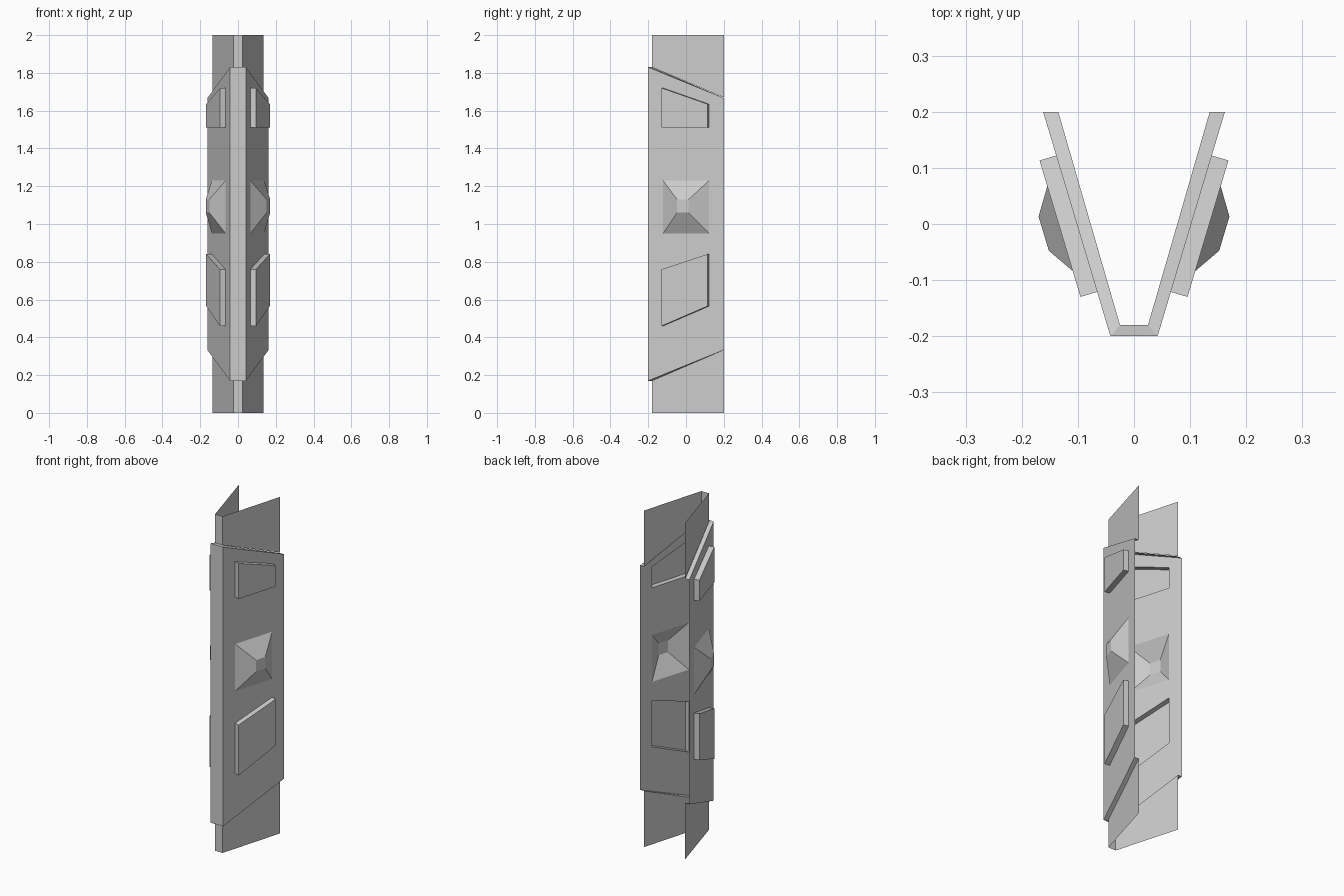
import bpy, bmesh
from mathutils import Vector

if "Cube" in bpy.data.objects:
    bpy.data.objects.remove(bpy.data.objects["Cube"])

N = Vector((0.958, -0.287, 0))          # outward normal of the right-hand panel


def outer(y, z, d=0.0):
    """Point on the outer shell panel, pushed out by d."""
    return Vector((0.042 + 0.3 * (y + 0.2), y, z)) + N * d


def inner(y, z):
    """Point on the thin inner sheet."""
    return Vector((0.025 + 0.2895 * (y + 0.18), y, z))


def part(name, faces):
    """Flat-faced open surface for the right half, mirrored across x."""
    bm = bmesh.new()
    for pts in faces:
        bm.faces.new([bm.verts.new(p) for p in pts])
    bmesh.ops.remove_doubles(bm, verts=bm.verts, dist=1e-5)
    bmesh.ops.recalc_face_normals(bm, faces=bm.faces)
    if sum(f.calc_area() * f.normal.dot(N) for f in bm.faces) < 0:
        bmesh.ops.reverse_faces(bm, faces=bm.faces)
    me = bpy.data.meshes.new(name)
    bm.to_mesh(me)
    bm.free()
    ob = bpy.data.objects.new(name, me)
    bpy.context.collection.objects.link(ob)
    mod = ob.modifiers.new("mirror", 'MIRROR')
    mod.use_axis = (True, False, False)
    mod.use_clip = True
    return ob


def raised(name, base, top):
    """Open-backed raised block: cap plus side walls."""
    n = len(base)
    walls = [[base[i], base[(i + 1) % n], top[(i + 1) % n], top[i]] for i in range(n)]
    part(name, [top] + walls)


# thin inner sheet showing above and below the shell
for name, z_end, z_front, z_back in (("lower_sheet", 0, 0.17, 0.333),
                                     ("upper_sheet", 2, 1.83, 1.67)):
    part(name, [
        [(0, -0.18, z_end), inner(-0.18, z_end), inner(-0.18, z_front), (0, -0.18, z_front)],
        [inner(-0.18, z_end), inner(0.2, z_end), inner(0.2, z_back), inner(-0.18, z_front)]])

# openings in the shell, each (front low, back low, back high, front high)
YF, YB = -0.121, 0.122
openings = [(0.46, 0.565, 0.84, 0.76), (0.95, 0.95, 1.23, 1.23), (1.51, 1.51, 1.635, 1.72)]


def end_z(y, top):
    rise = 0.163 * (y + 0.2) / 0.4
    return 1.83 - rise if top else 0.17 + rise


# outer shell: nose strip, panel borders, bridges between openings, end ledges
front_z = [end_z(YF, 0)] + [z for o in openings for z in (o[0], o[3])] + [end_z(YF, 1)]
back_z = [end_z(YB, 0)] + [z for o in openings for z in (o[1], o[2])] + [end_z(YB, 1)]
faces = [
    [(0, -0.2, 0.17), outer(-0.2, 0.17), outer(-0.2, 1.83), (0, -0.2, 1.83)],
    [outer(-0.2, 0.17)] + [outer(YF, z) for z in front_z] + [outer(-0.2, 1.83)],
    [outer(0.2, 0.333)] + [outer(YB, z) for z in back_z] + [outer(0.2, 1.667)]]
for i in range(0, len(front_z), 2):
    faces.append([outer(YF, front_z[i]), outer(YB, back_z[i]),
                  outer(YB, back_z[i + 1]), outer(YF, front_z[i + 1])])
for zf, zb in ((0.17, 0.333), (1.83, 1.667)):
    faces.append([(0, -0.2, zf), outer(-0.2, zf), inner(-0.18, zf), (0, -0.18, zf)])
    faces.append([outer(-0.2, zf), outer(0.2, zb), inner(0.2, zb), inner(-0.18, zf)])
part("outer_shell", faces)

# raised pads and the faceted boss over the openings
ys = (YF, YB, YB, YF)
for name, zs in zip(("lower_pad", "boss", "upper_pad"), openings):
    base = [outer(y, z) for y, z in zip(ys, zs)]
    if name == "boss":
        top = [outer(y, z, 0.0614) for y, z in
               ((-0.03, 1.06), (0.031, 1.06), (0.031, 1.13), (-0.03, 1.13))]
    else:
        top = [p + N * 0.031 for p in base]
    raised(name, base, top)
